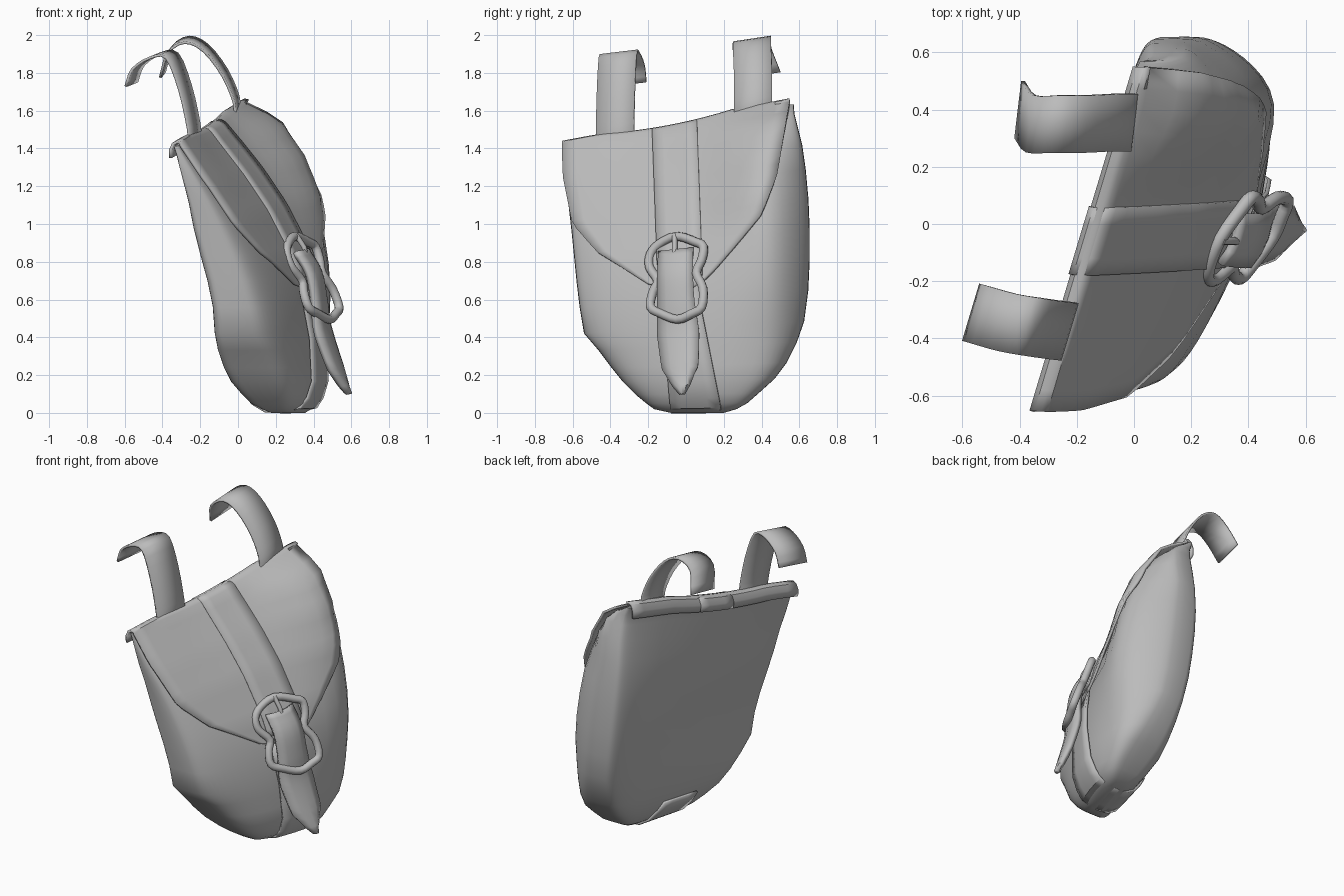
import bpy, math
from mathutils import Vector

if "Cube" in bpy.data.objects:
    bpy.data.objects.remove(bpy.data.objects["Cube"])

leather = bpy.data.materials.new("grey_leather")
leather.diffuse_color = (0.5, 0.5, 0.5, 1)
leather.use_nodes = True
leather.node_tree.nodes["Principled BSDF"].inputs["Base Color"].default_value = leather.diffuse_color
SLANT = 0.12


def lerp(keys, v):
    """Piecewise linear lookup in (key, value) pairs sorted by key."""
    if v <= keys[0][0]:
        return keys[0][1]
    for (a, p), (b, q) in zip(keys, keys[1:]):
        if v <= b:
            return p + (q - p) * (v - a) / (b - a)
    return keys[-1][1]


def place(y, h, t):
    """Leaning pouch space: y across, h up, t out from the leaning back plane."""
    z = h * (1 + SLANT * y)
    sag = 0.022 * max(0, 1 - ((y + 0.1) / 0.35) ** 2) * min(1, max(0, (h - 1.1) / 0.4))
    return Vector((0.19 + 0.342 * y - 0.23 * z + t, y, z - sag))


def by_height(points):
    return sorted((z / (1 + SLANT * y), y) for y, z in points)


# Pouch outline and depth profiles (front left, front right, back, back twist)
LEFT = by_height([(-.08, 0), (-.17, .02), (-.25, .08), (-.35, .18), (-.47, .34), (-.54, .42),
                  (-.57, .6), (-.59, .8), (-.61, 1), (-.64, 1.25), (-.64, 1.41)])
RIGHT = by_height([(.2, 0), (.3, .03), (.38, .1), (.48, .19), (.55, .29), (.62, .45),
                   (.645, .6), (.655, .8), (.655, 1), (.645, 1.2), (.62, 1.4), (.57, 1.6)])
FRONT = [(0, .12), (.05, .2), (.17, .27), (.4, .32), (.65, .34), (.85, .32), (1.1, .25),
         (1.3, .17), (1.45, .095), (1.54, .05)]
FRONT_R = [(0, .09), (.05, .145), (.17, .2), (.4, .26), (.65, .335), (.85, .36), (1.1, .365),
           (1.3, .32), (1.45, .225), (1.5, .14), (1.54, .055)]
BACK = [(0, 0), (.05, -.07), (.15, -.125), (.3, -.14), (.5, -.115), (.65, -.1), (1, -.085),
        (1.2, -.05), (1.5, .005)]
TWIST = [(0, -.08), (.3, -.08), (.5, -.12), (.65, -.14), (1, -.1), (1.2, -.07), (1.5, 0)]


def front_t(y, h):
    s = min(1, max(0, y / 0.45))
    s = s * s * (3 - 2 * s)
    t = lerp(FRONT, h) * (1 + 0.25 * y) * (1 - s) + lerp(FRONT_R, h) * s
    return t - 2.8 * max(0, y - 0.36) ** 2 * min(1, max(0.3, (1.54 - h) / 0.3))


def back_t(y, h):
    return min(lerp(BACK, h) + lerp(TWIST, h) * y, front_t(y, h) - 0.01)


def finish(ob, angle=40):
    ob.data.materials.append(leather)
    bpy.ops.object.select_all(action='DESELECT')
    ob.select_set(True)
    bpy.context.view_layer.objects.active = ob
    bpy.ops.object.shade_smooth_by_angle(angle=math.radians(angle))
    return ob


def loft(name, rows, closed=False, thick=0.0):
    """Skin rows of points; optional closed rings with caps, or sheet thickness."""
    n = len(rows[0])
    verts = [p for r in rows for p in r]
    faces = []
    for i in range(len(rows) - 1):
        for j in range(n if closed else n - 1):
            k = (j + 1) % n
            faces.append((i * n + j, i * n + k, (i + 1) * n + k, (i + 1) * n + j))
    if closed:
        faces.append(tuple(range(n))[::-1])
        faces.append(tuple((len(rows) - 1) * n + j for j in range(n)))
    me = bpy.data.meshes.new(name)
    me.from_pydata([tuple(v) for v in verts], [], faces)
    ob = bpy.data.objects.new(name, me)
    bpy.context.collection.objects.link(ob)
    finish(ob)
    if thick:
        m = ob.modifiers.new("thickness", 'SOLIDIFY')
        m.thickness = thick
        m.offset = 0
    return ob


def smooth_path(pts, n, cyclic=False):
    """Catmull-Rom samples through a few points."""
    pts = [Vector(p) for p in pts]
    if cyclic:
        e = [pts[-1]] + pts + pts[:2]
    else:
        e = [2 * pts[0] - pts[1]] + pts + [2 * pts[-1] - pts[-2]]
    out = []
    for i in range(len(e) - 3):
        a, b, c, d = e[i:i + 4]
        for k in range(n):
            s = k / n
            out.append(0.5 * (2 * b + (c - a) * s + (2 * a - 5 * b + 4 * c - d) * s * s
                              + (3 * b - a - 3 * c + d) * s ** 3))
    return out if cyclic else out + [pts[-1]]


def tube(name, pts, r, cyclic=False):
    cu = bpy.data.curves.new(name, 'CURVE')
    cu.dimensions = '3D'
    cu.bevel_depth, cu.bevel_resolution, cu.use_fill_caps = r, 3, True
    sp = cu.splines.new('POLY')
    sp.points.add(len(pts) - 1)
    for q, p in zip(sp.points, pts):
        q.co = (*p, 1)
    sp.use_cyclic_u = cyclic
    ob = bpy.data.objects.new(name, cu)
    bpy.context.collection.objects.link(ob)
    bpy.ops.object.select_all(action='DESELECT')
    ob.select_set(True)
    bpy.context.view_layer.objects.active = ob
    bpy.ops.object.convert(target='MESH')
    return finish(bpy.context.view_layer.objects.active, 60)


# Pouch body: stacked rounded-box sections, flat at the back
rings = []
for h in [0, .02, .05, .1, .17, .25, .35, .45, .6, .75, .9, 1.05, 1.2, 1.32, 1.42, 1.48, 1.53]:
    yl, yr = lerp(LEFT, h), lerp(RIGHT, h)
    ring = []
    for k in range(48):
        a = 2 * math.pi * k / 48
        c, s = math.cos(a), math.sin(a)
        e = 0.5 if s > 0 else 0.3
        y = (yl + yr) / 2 + (yr - yl) / 2 * math.copysign(abs(c) ** e, c)
        tf, tb = front_t(y, h), back_t(y, h)
        ring.append(place(y, h, (tf + tb) / 2 + (tf - tb) / 2 * math.copysign(abs(s) ** e, s)))
    rings.append(ring)
loft("pouch_body", rings, closed=True)

# Flap: tapering sheet on the front that rolls over the top edge
FLAP_L = by_height([(-.04, .65), (-.2, .68), (-.47, .85), (-.6, 1), (-.65, 1.25), (-.655, 1.43)])
FLAP_R = by_height([(.02, .65), (.12, .72), (.25, .87), (.4, 1.05), (.48, 1.25), (.55, 1.65)])
ROLL = [(1.552, .055), (1.555, .04), (1.545, .018), (1.51, -.004), (1.465, -.012)]


def flap_t(y, h):
    return front_t(y, h) * (1 - 0.5 * y ** 4) + 0.018


rows = []
for i in range(19):
    h = 0.65 + (1.54 - 0.65) * i / 18
    yl, yr = lerp(FLAP_L, h), lerp(FLAP_R, h)
    ys = [yl + (yr - yl) * j / 16 for j in range(17)]
    rows.append([place(y, h, flap_t(y, h)) for y in ys])
for h, t in ROLL:
    rows.append([place(y, h, t) for y in ys])
loft("flap", rows, thick=0.016)

# Closing strap down the flap, following the same roll
rows = []
path = [(0.72 + 0.82 * i / 16, None) for i in range(17)] + ROLL
for h, t in path:
    c = lerp([(.7, -.03), (1.55, -.06)], h)
    ys = [c + 0.118 * (j / 2 - 1) for j in range(5)]
    rows.append([place(y, h, flap_t(y, h) + .012 if t is None else t + (.01 if t > .03 else -.008))
                 for y in ys])
loft("flap_strap", rows, thick=0.014)

# Lower strap running from the buckle under the bottom to the back
rows = []
for h, t in [(.68, 1), (.55, 1), (.4, 1), (.28, 1), (.17, 1), (.08, 1), (.03, 1),
             (.005, .5), (.01, 0), (.05, 0), (.12, 0), (.18, 0)]:
    a, b = lerp([(0, -.08), (.6, -.13)], h), lerp([(0, .19), (.6, .07)], h)
    ys = [a + (b - a) * j / 4 for j in range(5)]
    rows.append([place(y, h, (back_t(y, h) - .01) * (1 - t) + t * (front_t(y, h) + .012)) for y in ys])
loft("bottom_strap", rows, thick=0.014)

# Strap end passing through the buckle, with a pointed hanging tail
across = Vector((.32, .94, .1))
rows = []
pts = smooth_path([(.33, -.05, .86), (.40, -.055, .74), (.43, -.05, .58), (.445, -.04, .45),
                   (.5, -.03, .28), (.57, -.02, .1)], 4)
for p in pts:
    w = lerp([(.1, .004), (.14, .04), (.24, .1), (.42, .115), (.6, .1), (.86, .095)], p.z)
    rows.append([p + across * w * s + Vector((.022 * (1 - s * s), 0, 0)) for s in (-1, -.5, 0, .5, 1)])
loft("strap_tail", rows, thick=0.028)


# Buckle: waisted frame with pointed ends, cross bar and prong
def buckle(y, z, out=0.0):
    return Vector((0.39 + 0.6 * (y + 0.05) - 0.41 * (z - 0.72) + out, y, z))


frame = [(-.05, .935), (.05, .905), (.092, .88), (.083, .81), (.055, .74), (.09, .66), (.083, .56),
         (.03, .525), (-.045, .495), (-.13, .525), (-.188, .56), (-.175, .64), (-.15, .7),
         (-.193, .77), (-.188, .84), (-.14, .895)]
tube("buckle_frame", smooth_path([buckle(*p) for p in frame], 3, True), 0.024, True)
tube("buckle_bar", [buckle(-.15, .7), buckle(.055, .74)], 0.014)
tube("buckle_prong", [buckle(-.06, .81, .02), buckle(-.06, .88, .03), buckle(-.06, .945, .015)], 0.014)

# Two open hanging loops tucked in behind the flap's top edge
LOOPS = {
    "hanging_loop_lower": ([(-.17, -.375, 1.33), (-.225, -.375, 1.43), (-.235, -.375, 1.52),
                            (-.28, -.37, 1.72), (-.35, -.36, 1.89), (-.44, -.345, 1.89),
                            (-.53, -.32, 1.83), (-.565, -.31, 1.74)], (.03, .1, .012)),
    "hanging_loop_upper": ([(.05, .355, 1.46), (.0, .355, 1.57), (-.01, .355, 1.66),
                            (-.07, .355, 1.8), (-.17, .35, 1.93), (-.27, .35, 1.975),
                            (-.36, .35, 1.92), (-.4, .4, 1.79)], (.012, .1, .015)),
}
for name, (pts, side) in LOOPS.items():
    side = Vector(side)
    loft(name, [[p + side * s for s in (-1, 0, 1)] for p in smooth_path(pts, 3)], thick=0.014)
